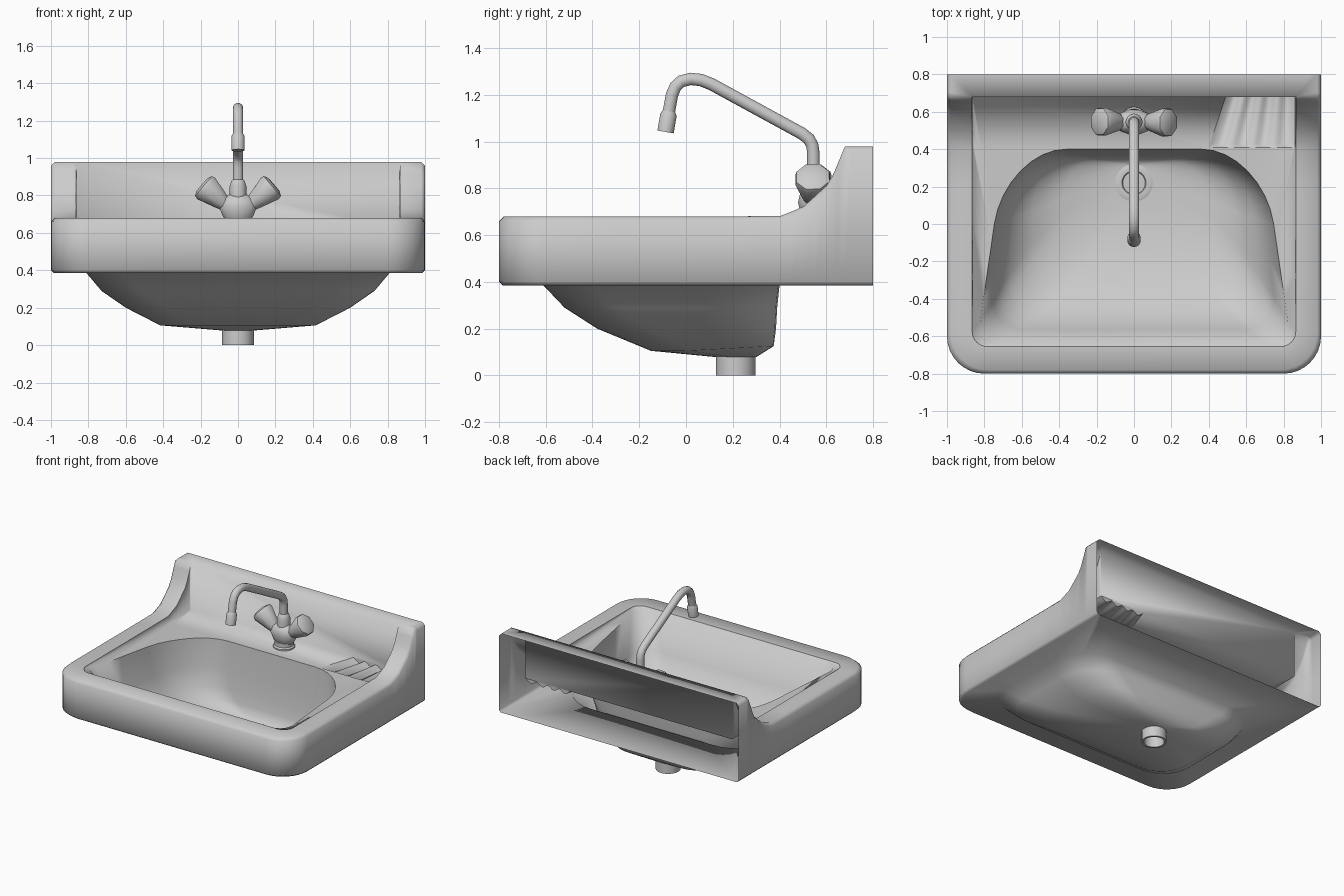
import bpy, bmesh, math
from mathutils import Vector

if "Cube" in bpy.data.objects:
    bpy.data.objects.remove(bpy.data.objects["Cube"])

ceramic = bpy.data.materials.new("light_grey")
ceramic.use_nodes = True
GREY = (0.6, 0.6, 0.6, 1)
ceramic.diffuse_color = GREY
ceramic.node_tree.nodes["Principled BSDF"].inputs["Base Color"].default_value = GREY


def finish(obj, angle=40):
    obj.data.materials.append(ceramic)
    bpy.ops.object.select_all(action='DESELECT')
    obj.select_set(True)
    bpy.context.view_layer.objects.active = obj
    if obj.type == 'CURVE':
        bpy.ops.object.convert(target='MESH')
    bpy.ops.object.shade_smooth_by_angle(angle=math.radians(angle), keep_sharp_edges=True)
    return obj


def from_bmesh(name, bm, angle=40):
    mesh = bpy.data.meshes.new(name)
    bm.to_mesh(mesh)
    bm.free()
    obj = bpy.data.objects.new(name, mesh)
    bpy.context.collection.objects.link(obj)
    return finish(obj, angle)


def bridge(bm, rings):
    rows = [[bm.verts.new(p) for p in r] for r in rings]
    n = len(rows[0])
    for a, b in zip(rows, rows[1:]):
        for i in range(n):
            j = (i + 1) % n
            bm.faces.new((a[i], a[j], b[j], b[i]))
    return rows


def lathe(name, profile, origin, axis=(0, 0, 1), sides=24, squash=1.0, angle=40, caps=True):
    """Turn (radius, distance) pairs around an axis."""
    turn = Vector((0, 0, 1)).rotation_difference(Vector(axis))
    rings = []
    for r, d in profile:
        angles = [math.tau * (i + 0.5) / sides for i in range(sides)]
        rings.append([turn @ Vector((r * math.cos(a), r * squash * math.sin(a), d)) + Vector(origin)
                      for a in angles])
    bm = bmesh.new()
    rows = bridge(bm, rings)
    if caps:
        bm.faces.new(rows[0])
        bm.faces.new(rows[-1])
    bmesh.ops.recalc_face_normals(bm, faces=bm.faces)
    return from_bmesh(name, bm, angle)


# Basin: one loft from the underside, over the rim and down into the bowl
SLOPE = [(0.4, 0.68), (0.5, 0.72), (0.6, 0.81), (0.63, 0.86), (0.68, 0.98)]
SIDE = [-0.6, -0.3, 0, 0.2, 0.4, 0.45, 0.5, 0.55, 0.6, 0.63, 0.655, 0.68]
DECK = 0.63


def rim_height(y):
    if y <= SLOPE[0][0]:
        return SLOPE[0][1]
    for (a, za), (b, zb) in zip(SLOPE, SLOPE[1:]):
        if y <= b:
            return za + (zb - za) * (y - a) / (b - a)
    return SLOPE[-1][1]


def deck_height(y):
    return DECK + 0.05 * max(0, 0.2 - y)


def outline(hx, y0, y1, rf, rb, z, square=False, taper=0):
    """Rounded rectangle with separate corner radii, narrowing to the back by taper."""
    half, steps = [], 8
    for i in range(steps + 1):
        a = math.pi / 2 * i / steps
        half.append((hx - rf + rf * math.sin(a), y0 + rf - rf * math.cos(a)))
    start, end = y0 + rf, y1 - rb
    for y in SIDE[1:-1]:
        half.append((hx, start + (end - start) * (y - SIDE[0]) / (SIDE[-1] - SIDE[0])))
    for i in range(steps + 1):
        a = math.pi / 2 * i / steps
        c, s = math.cos(a), math.sin(a)
        k = max(c, s) if square else 1
        half.append((hx - rb + rb * c / k, end + rb * s / k))
    half = [(x * (1 - taper * (y - y0) / (y1 - y0)), y) for x, y in half]
    pts = half + [(-x, y) for x, y in reversed(half)]
    return [(x, y, z(y) if callable(z) else z) for x, y in pts]


def shell(hx, y0, z):
    return outline(hx, y0, 0.8, 0.2, 0.12, z, True)


RIM, CREASE = 9, 11
rings = [
    outline(0.085, 0.13, 0.30, 0.085, 0.085, 0.078),
    outline(0.42, -0.15, 0.375, 0.2, 0.2, lambda y: 0.105 + 0.02 * max(0, y) / 0.375),
    outline(0.60, -0.38, 0.385, 0.22, 0.28, 0.2),
    outline(0.73, -0.52, 0.39, 0.22, 0.3, 0.29),
    outline(0.81, -0.61, 0.40, 0.2, 0.3, 0.385),
    shell(0.985, -0.785, 0.385),
    shell(1.0, -0.8, 0.4),
    shell(1.0, -0.8, lambda y: rim_height(y) - 0.02),
    shell(0.98, -0.78, rim_height),
    outline(0.865, -0.655, 0.68, 0.08, 0, rim_height),
    outline(0.862, -0.652, 0.68, 0.08, 0, deck_height),
    outline(0.84, -0.645, 0.40, 0.12, 0.4, deck_height, taper=0.18),
    outline(0.765, -0.565, 0.385, 0.17, 0.36, 0.42, taper=0.12),
    outline(0.67, -0.46, 0.37, 0.2, 0.32, 0.29, taper=0.07),
    outline(0.54, -0.31, 0.36, 0.2, 0.28, 0.205),
    outline(0.38, -0.12, 0.345, 0.18, 0.2, 0.145),
    outline(0.1, 0.12, 0.32, 0.1, 0.1, 0.12),
]
bm = bmesh.new()
rows = bridge(bm, rings)
bm.faces.new(rows[0])
bm.faces.new(rows[-1])
# sharp along the rim sides and front, and along the back of the bowl
for k, low, high in ((RIM, -1, 0.67), (CREASE, -0.4, 1)):
    for a, b in zip(rows[k], rows[k][1:] + rows[k][:1]):
        if low < (a.co.y + b.co.y) / 2 < high:
            bm.edges.get((a, b)).smooth = False
bmesh.ops.remove_doubles(bm, verts=bm.verts, dist=0.0005)
bmesh.ops.recalc_face_normals(bm, faces=bm.faces)
# the wall side is open
open_back = [f for f in bm.faces if all(v.co.y > 0.79 for v in f.verts)]
bmesh.ops.delete(bm, geom=open_back, context='FACES')


# Opening in the deck for the sunken soap tray
def tray_left(y):
    return 0.40 + (y - 0.41) / 3


def deck_faces():
    return [f for f in bm.faces if all(abs(v.co.z - DECK) < 0.02 and v.co.y > -0.3 for v in f.verts)]


for normal in ((0, 1, 0), (3, -1, 0)):
    faces = deck_faces()
    geom = faces + list({e for f in faces for e in f.edges}) + list({v for f in faces for v in f.verts})
    bmesh.ops.bisect_plane(bm, geom=geom, plane_co=(0.40, 0.41, DECK), plane_no=normal)
hole = []
for f in deck_faces():
    mid = f.calc_center_median()
    if mid.y > 0.41 and mid.x > tray_left(mid.y):
        hole.append(f)
bmesh.ops.delete(bm, geom=hole, context='FACES')
from_bmesh("basin", bm, 100)

# Ribbed soap tray in the rear corner of the deck
bm = bmesh.new()
cols, grid = 32, []
for y, is_sunk in ((0.68, False), (0.679, True), (0.43, True), (0.41, False)):
    row = []
    for i in range(cols + 1):
        t = i / cols
        x = tray_left(y) + (0.862 - tray_left(y)) * t
        sunk = DECK - 0.02 + 0.012 * math.cos(t * math.tau * 4)
        row.append(bm.verts.new((x, y, sunk if is_sunk and 0 < i < cols else DECK)))
    grid.append(row)
for a, b in zip(grid, grid[1:]):
    for i in range(cols):
        bm.faces.new((a[i], b[i], b[i + 1], a[i + 1]))
from_bmesh("soap_tray", bm, 60)

# Drain pipe and strainer
lathe("drain_pipe", [(0.07, 0.09), (0.07, 0), (0.085, 0), (0.085, 0.09)], (0, 0.213, 0), caps=False)
lathe("drain_flange", [(0.1, 0.11), (0.1, 0.126), (0.09, 0.13), (0.065, 0.128), (0.06, 0.122)],
      (0, 0.22, 0))
for k in range(2):
    bpy.ops.mesh.primitive_cube_add(size=1, location=(0, 0.22, 0.124), rotation=(0, 0, k * math.pi / 2))
    bar = bpy.context.object
    bar.name = "drain_cross_bar"
    bar.scale = (0.12, 0.015, 0.008)
    finish(bar)

# Tap body
lathe("tap_base", [(0.075, 0.631), (0.075, 0.64), (0.066, 0.65), (0.066, 0.68)], (0, 0.55, 0))
lathe("tap_body", [(0.07, 0.67), (0.085, 0.69), (0.105, 0.74), (0.09, 0.78), (0.05, 0.805)],
      (0, 0.545, 0), sides=12, squash=0.65)
lathe("tap_collar", [(0.045, 0.79), (0.045, 0.85), (0.035, 0.88), (0.03, 0.885)], (0, 0.545, 0))

# Two flared handles
for name, side in (("left_handle", 1), ("right_handle", -1)):
    lathe(name, [(0.035, -0.03), (0.05, 0.01), (0.08, 0.11), (0.076, 0.13), (0.05, 0.142)],
          (side * 0.085, 0.545, 0.765), (side * 0.76, -0.02 * side, 0.65), sides=8, angle=50)

# Swan neck spout
path = [(0.545, 0.85), (0.545, 0.95), (0.54, 0.985), (0.525, 1.012), (0.495, 1.035),
        (0.11, 1.245), (0.065, 1.263), (0.02, 1.268), (-0.02, 1.258), (-0.045, 1.235),
        (-0.06, 1.2), (-0.08, 1.09)]
curve = bpy.data.curves.new("spout", 'CURVE')
curve.dimensions = '3D'
curve.bevel_depth = 0.028
curve.bevel_resolution = 3
curve.use_fill_caps = True
spline = curve.splines.new('POLY')
spline.points.add(len(path) - 1)
for p, (y, z) in zip(spline.points, path):
    p.co = (0, y, z, 1)
spout = bpy.data.objects.new("spout", curve)
bpy.context.collection.objects.link(spout)
finish(spout)
lathe("spout_nozzle", [(0.028, -0.01), (0.036, 0.005), (0.036, 0.08)], (0, -0.074, 1.12),
      (0, -0.17, -0.985), sides=16)
